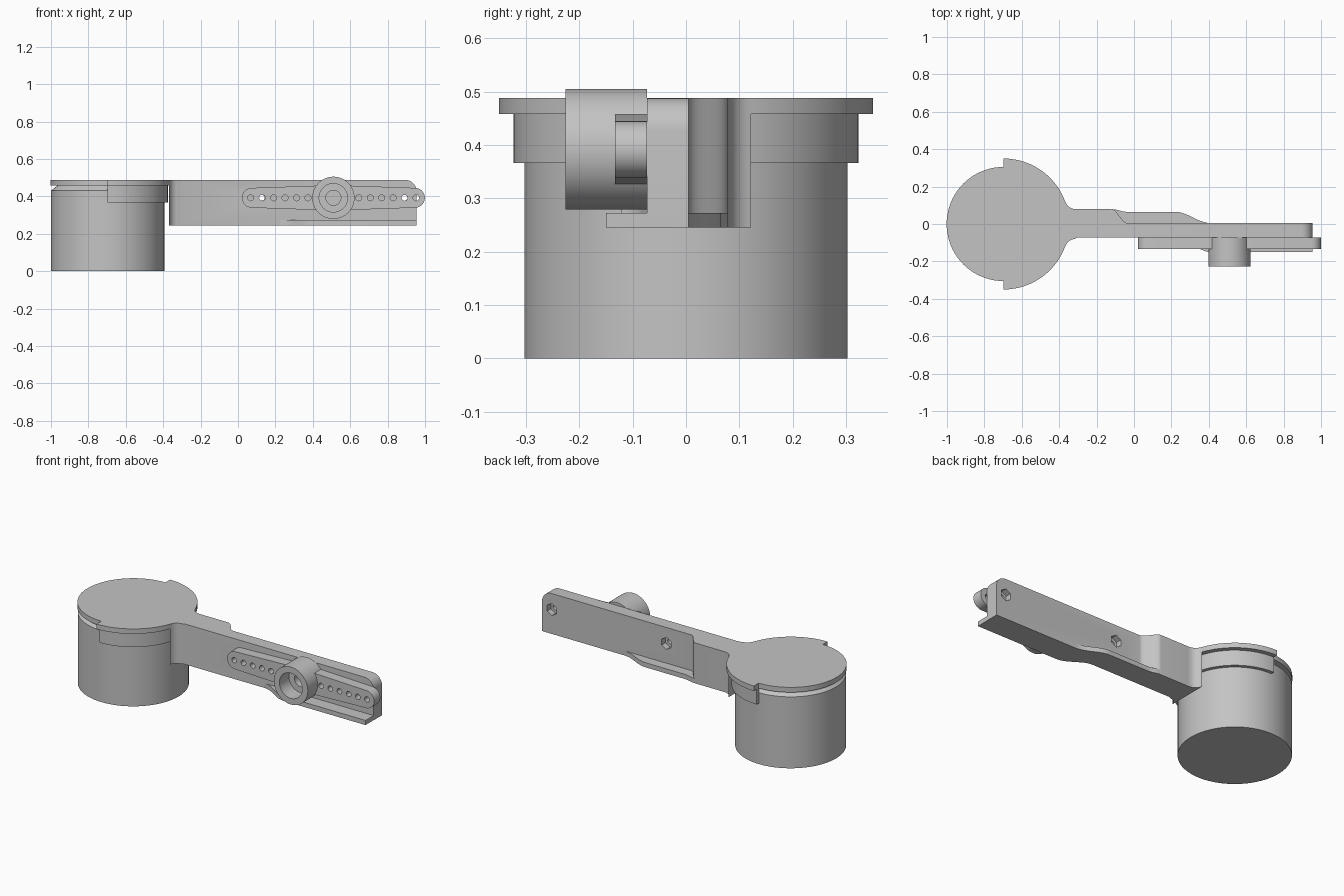
import bpy, bmesh, math
from mathutils import Vector

if "Cube" in bpy.data.objects:
    bpy.data.objects.remove(bpy.data.objects["Cube"])

grey = bpy.data.materials.new("plain grey")
grey.diffuse_color = (0.55, 0.55, 0.55, 1)
grey.use_nodes = True
grey.node_tree.nodes["Principled BSDF"].inputs["Base Color"].default_value = grey.diffuse_color
CX = -0.697            # drum axis
HX, HZ = 0.51, 0.392   # hub axis
TOP, LOW = 0.488, 0.245
FRONT, BACK = -0.073, 0.005


def finish(bm, name):
    bmesh.ops.recalc_face_normals(bm, faces=bm.faces)
    me = bpy.data.meshes.new(name)
    bm.to_mesh(me)
    bm.free()
    ob = bpy.data.objects.new(name, me)
    bpy.context.collection.objects.link(ob)
    me.materials.append(grey)
    return ob


def add_prism(bm, pts, a, b, axis):
    """Extrude a 2D outline from a to b along z (xy outline) or y (xz outline)."""
    def at(p, h):
        return (p[0], p[1], h) if axis == 'z' else (p[0], h, p[1])
    lo = [bm.verts.new(at(p, a)) for p in pts]
    hi = [bm.verts.new(at(p, b)) for p in pts]
    bm.faces.new(lo)
    bm.faces.new(hi)
    n = len(pts)
    for i in range(n):
        j = (i + 1) % n
        bm.faces.new((lo[i], lo[j], hi[j], hi[i]))


def prism(name, pts, a, b, axis):
    bm = bmesh.new()
    add_prism(bm, pts, a, b, axis)
    return finish(bm, name)


def arc(cx, cy, r, a0, a1, n):
    return [(cx + r * math.cos(math.radians(a0 + (a1 - a0) * i / n)),
             cy + r * math.sin(math.radians(a0 + (a1 - a0) * i / n))) for i in range(n + 1)]


def ring(cx, cy, r, n, turn=0):
    return arc(cx, cy, r, turn, turn + 360, n)[:-1]


def s_curve(x0, y0, x1, y1, n=12):
    return [(x0 + (x1 - x0) * i / n,
             y0 + (y1 - y0) * (1 - math.cos(math.pi * i / n)) / 2) for i in range(n + 1)]


def lathe(name, prof, axis, cen, n=64):
    bm = bmesh.new()
    vs = [bm.verts.new((r, 0, h) if axis == 'z' else (r, h, 0)) for r, h in prof]
    es = [bm.edges.new(p) for p in zip(vs, vs[1:])]
    bmesh.ops.spin(bm, geom=vs + es, cent=(0, 0, 0), steps=n, angle=2 * math.pi,
                   axis=(0, 0, 1) if axis == 'z' else (0, 1, 0))
    bmesh.ops.remove_doubles(bm, verts=bm.verts, dist=1e-5)
    bmesh.ops.translate(bm, verts=bm.verts, vec=Vector(cen))
    return finish(bm, name)


def cut(ob, shapes):
    """Subtract a list of (outline, y0, y1) prisms."""
    bm = bmesh.new()
    for pts, a, b in shapes:
        add_prism(bm, pts, a, b, 'y')
    cutter = finish(bm, "cutter")
    cutter.hide_render = True
    mod = ob.modifiers.new("holes", 'BOOLEAN')
    mod.operation, mod.solver, mod.object = 'DIFFERENCE', 'EXACT', cutter
    bpy.context.view_layer.objects.active = ob
    bpy.ops.object.modifier_apply(modifier=mod.name)
    bpy.data.objects.remove(cutter)


# Drum with a chamfered top edge
lathe("drum", [(0, 0), (0.303, 0), (0.303, 0.43), (0.266, 0.46), (0, 0.46)], 'z', (CX, 0, 0), 80)

# Lid: narrow on the left half, wide on the right half
prism("lid", arc(CX, 0, 0.35, -90, 90, 40) + arc(CX, 0, 0.305, 90, 270, 40), 0.458, TOP, 'z')

# Half-round skirt hugging the drum
prism("lid_skirt", arc(CX, 0, 0.323, -90, 90, 40) + arc(CX, 0, 0.3, 90, -90, 40), 0.366, 0.459, 'z')

# Arm: filleted root, stepped back face, rounded far top corner
fillet = []
for i in range(9):
    t = i / 8
    fillet.append(((1 - t) ** 2 * -0.368 + 2 * t * (1 - t) * -0.355 + t * t * -0.305,
                   (1 - t) ** 2 * 0.122 + 2 * t * (1 - t) * 0.079 + t * t * 0.079))
front_root = [(x, -y if y > 0.0791 else FRONT) for x, y in fillet]
outline = front_root + [(0.955, FRONT), (0.955, BACK)]
outline += s_curve(-0.12, 0.079, -0.035, BACK)[::-1] + fillet[::-1]
bm = bmesh.new()
add_prism(bm, outline, LOW, TOP, 'z')
corner = [e for e in bm.edges if all(v.co.x > 0.95 and v.co.z > 0.48 for v in e.verts)]
bmesh.ops.bevel(bm, geom=corner, offset=0.062, segments=8, profile=0.5, affect='EDGES')
arm = finish(bm, "arm")

# Through holes with hexagonal nut pockets at the back
shapes = []
for x in (0.127, 0.89):
    shapes.append((ring(x, HZ, 0.016, 20), FRONT - 0.05, -0.02))
    shapes.append((ring(x, HZ, 0.036, 6, 30), -0.03, BACK + 0.05))
for s in shapes:
    cut(arm, [s])

# Winding stiffening flange along the bottom of the arm
flange = s_curve(-0.115, 0.079, -0.04, 0.065, 6) + s_curve(0.22, 0.065, 0.41, BACK)
flange += [(0.954, BACK - 0.01), (0.954, -0.15)] + s_curve(0.225, FRONT, 0.41, -0.15)[::-1]
flange += [(-0.115, FRONT + 0.01)]
prism("bottom_flange", flange, LOW, 0.273, 'z')

# Slim tapered lever with a row of holes
lever_pts = [(HX, HZ - 0.068)] + arc(HX + 0.436, HZ, 0.053, -86, 86, 20)
lever_pts += [(HX, HZ + 0.068)] + arc(HX - 0.436, HZ, 0.053, 94, 266, 20)
lever = prism("lever", lever_pts, -0.133, FRONT, 'y')
holes = [(ring(HX + s * (0.136 + 0.0612 * i), HZ, 0.016, 20), -0.2, 0)
         for s in (-1, 1) for i in range(6)]
cut(lever, holes + [(ring(HX, HZ, 0.04, 32), -0.2, 0)])

# Hub with a stepped bore
lathe("hub", [(0, FRONT - 0.002), (0.04, FRONT - 0.002), (0.04, -0.135), (0.076, -0.135),
              (0.076, -0.226), (0.113, -0.226), (0.113, FRONT), (0, FRONT)], 'y', (HX, 0, HZ))

# Smooth round faces, keep the edges sharp
for ob in bpy.context.scene.objects:
    ob.select_set(True)
bpy.context.view_layer.objects.active = arm
bpy.ops.object.shade_smooth_by_angle(angle=math.radians(30))
